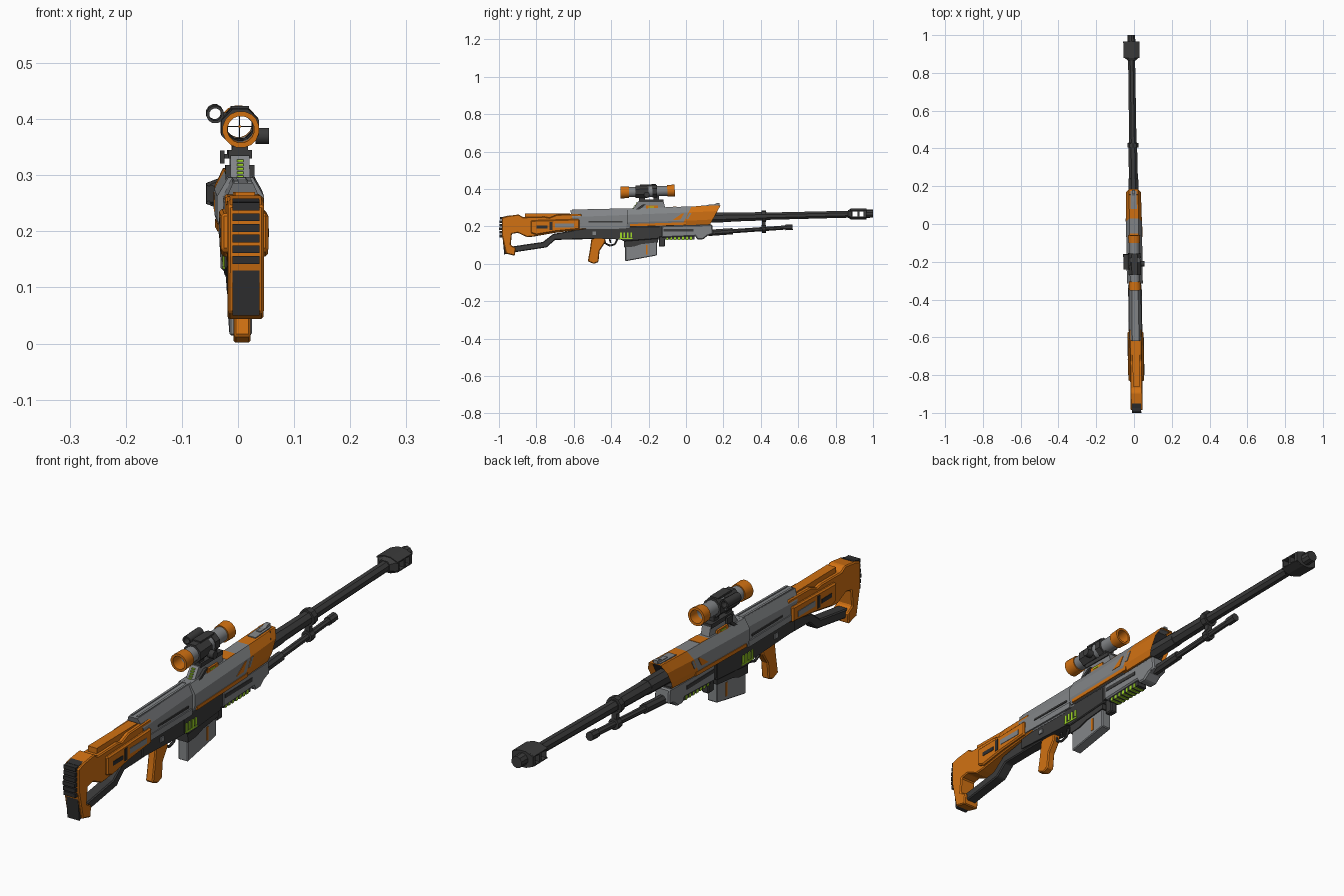
import bpy, bmesh, math
from mathutils import Vector

if "Cube" in bpy.data.objects:
    bpy.data.objects.remove(bpy.data.objects["Cube"])

YAW = -0.0145  # the whole rifle is turned slightly, so x drifts along y


def mat(name, r, g, b):
    m = bpy.data.materials.new(name)
    m.diffuse_color = (r, g, b, 1)
    m.use_nodes = True
    m.node_tree.nodes["Principled BSDF"].inputs["Base Color"].default_value = m.diffuse_color
    return m


ORANGE = mat("orange", 0.64, 0.165, 0.006)
DARK = mat("dark_grey", 0.044, 0.044, 0.044)
BLACK = mat("soft_black", 0.028, 0.028, 0.029)
GREY = mat("mid_grey", 0.225, 0.235, 0.245)
GREEN = mat("lime_green", 0.36, 0.72, 0.02)


def finish(name, bm, mats, bevel=0):
    bmesh.ops.recalc_face_normals(bm, faces=bm.faces)
    for v in bm.verts:
        v.co.x += YAW * v.co.y
    me = bpy.data.meshes.new(name)
    bm.to_mesh(me)
    bm.free()
    for m in mats if isinstance(mats, list) else [mats]:
        me.materials.append(m)
    ob = bpy.data.objects.new(name, me)
    bpy.context.collection.objects.link(ob)
    if bevel:
        b = ob.modifiers.new("bevel", "BEVEL")
        b.width, b.segments, b.limit_method = bevel, 1, "ANGLE"
    return ob


def bridge(bm, loops, cyclic=False):
    n = len(loops[0])
    pairs = list(zip(loops, loops[1:])) + ([(loops[-1], loops[0])] if cyclic else [])
    for a, b in pairs:
        for i in range(n):
            bm.faces.new((a[i], a[(i + 1) % n], b[(i + 1) % n], b[i]))


def prism(name, pts, hw, m, x=0, bevel=0):
    """Side profile of (y, z) points, extruded across x."""
    bm = bmesh.new()
    loops = [[bm.verts.new((x + s * hw, y, z)) for y, z in pts] for s in (-1, 1)]
    bridge(bm, loops)
    for l in loops:
        bm.faces.new(l)
    return finish(name, bm, m, bevel)


def box(name, x0, x1, y0, y1, z0, z1, m, bevel=0):
    return prism(name, [(y0, z0), (y1, z0), (y1, z1), (y0, z1)], (x1 - x0) / 2, m, (x0 + x1) / 2, bevel)


def sides(name, x0, x1, *rest):
    """The same box on both sides."""
    box("right_" + name, x0, x1, *rest)
    box("left_" + name, -x1, -x0, *rest)


def tube(name, p0, p1, r0, r1, m, n=8, inner=0):
    """Round bar or hollow pipe between two points."""
    p0, p1 = Vector(p0), Vector(p1)
    q = (p1 - p0).to_track_quat("Z", "Y")
    bm = bmesh.new()

    def ring(p, r):
        a = [(i + 0.5) * 2 * math.pi / n for i in range(n)]
        return [bm.verts.new(p + q @ Vector((r * math.cos(t), r * math.sin(t), 0))) for t in a]
    loops = [ring(p0, r0), ring(p1, r1)]
    if inner:
        loops += [ring(p1, inner), ring(p0, inner)]
    else:
        bm.faces.new(loops[0])
        bm.faces.new(loops[1])
    bridge(bm, loops, bool(inner))
    ob = finish(name, bm, m)
    if n > 11:
        for f in ob.data.polygons:
            f.use_smooth = len(f.vertices) == 4 and abs(f.normal.dot((p1 - p0).normalized())) < 0.5
    return ob


def loft(name, secs, m, mouth=False):
    """Eight-sided body; section = y, slant, wt, zt, wm, zs, zl, wb, zb."""
    bm = bmesh.new()
    loops = []
    for y, sl, wt, zt, wm, zs, zl, wb, zb in secs:
        half = [(wt, zt), (wm, zs), (wm, zl), (wb, zb)]
        pts = half + [(-w, z) for w, z in reversed(half)]
        loops.append([bm.verts.new((w, y + sl * (z - zt), z)) for w, z in pts])
    bridge(bm, loops)
    bm.faces.new(loops[0])
    cap = bm.faces.new(loops[-1])
    if mouth:  # recessed dark opening at the front
        bmesh.ops.inset_region(bm, faces=[cap], thickness=0.006)
        cap.material_index = 1
        for v in cap.verts:
            v.co.y -= 0.03
    return finish(name, bm, m)


# Stock with open grip space, cheek panels and butt pad
prism("stock", [(-.985, .246), (-.955, .256), (-.894, .264), (-.873, .25), (-.755, .252), (-.73, .247),
      (-.69, .263), (-.56, .267), (-.53, .187), (-.70, .166), (-.82, .145), (-.85, .143), (-.90, .166),
      (-.931, .16), (-.937, .1), (-.91, .085), (-.915, .043), (-.963, .055), (-.985, .155)], .032, ORANGE, bevel=.004)
prism("stock_cheek_panels", [(-.83, .165), (-.80, .155), (-.70, .172), (-.57, .185), (-.57, .24), (-.72, .235),
      (-.83, .232)], .042, ORANGE, bevel=.005)
box("stock_top_ridge", -.018, .018, -.86, -.62, .245, .27, ORANGE)
sides("stock_slot", .041, .0435, -.70, -.60, .195, .215, GREY)
sides("stock_vent", .041, .0435, -.80, -.74, .19, .205, BLACK)
sides("stock_notch", .041, .0435, -.73, -.715, .18, .225, BLACK)
prism("butt_pad", [(-.975, .15), (-.975, .252), (-.95, .258), (-.94, .06), (-.972, .05), (-.98, .135)], .024, BLACK)
for i in range(6):
    box(f"butt_rib_{i}", -.024, .024, -1 + .002 * abs(i - 2), -.97, .142 + i * .019, .156 + i * .019, BLACK)
prism("stock_strut", [(-.93, .06), (-.745, .088), (-.70, .128), (-.49, .133), (-.49, .185), (-.60, .18),
      (-.71, .16), (-.765, .117), (-.93, .093)], .021, DARK, bevel=.004)

# Receiver
prism("lower_receiver", [(-.60, .14), (-.34, .13), (-.27, .14), (.13, .155), (.13, .215), (-.60, .195)], .027, DARK)
loft("upper_receiver", [(-.62, -.3, .018, .286, .034, .25, .215, .028, .185),
                        (-.30, 0, .016, .294, .031, .262, .21, .028, .185)], GREY)
for s in (-1, 1):
    prism("receiver_top_rail", [(-.61, .283), (-.30, .291), (-.30, .297), (-.61, .29)], .004, GREY, x=s * .012)
sides("receiver_side_groove", .03, .0355, -.52, -.34, .222, .229, DARK)
sides("receiver_lower_rail", .026, .036, -.57, -.32, .19, .212, GREY)
sides("receiver_pin", .026, .031, -.50, -.48, .155, .172, GREY)

# Shroud: grey rear, orange nose with a slanted mouth
S0 = (-.315, 0, .022, .296, .042, .262, .222, .034, .198)
S1 = (.03, .5, .024, .307, .042, .275, .23, .035, .206)
S2 = (.185, .55, .024, .313, .039, .282, .237, .033, .212)
loft("shroud_rear", [S0, S1], GREY)
loft("shroud_nose", [S1, S2], [ORANGE, BLACK], True)
for s in (-1, 1):
    prism("shroud_lower_trim", [(-.30, .2), (.0, .208), (.0, .222), (-.30, .213)], .004, ORANGE, x=s * .037)
    prism("shroud_side_flash", [(.0, .24), (.012, .24), (.03, .272), (.018, .272)], .002, GREY, x=s * .0415)
    prism("shroud_side_mark", [(-.07, .235), (-.03, .236), (-.01, .27), (-.02, .27)], .002, ORANGE, x=s * .0415)
prism("shroud_top_band", [(-.10, .300), (-.05, .302), (-.05, .306), (-.10, .304)], .0235, ORANGE)
prism("shroud_top_rail", [(.08, .306), (.175, .31), (.175, .316), (.08, .312)], .016, GREY)
prism("front_sight", [(.12, .312), (.18, .313), (.18, .325), (.165, .325), (.15, .317), (.12, .317)], .008, GREY)

# Lower handguard with underside slats
prism("lower_handguard", [(-.13, .203), (.14, .21), (.145, .16), (.115, .15), (.09, .13), (.06, .13), (.05, .148),
      (-.13, .14)], .03, GREY, bevel=.005)
sides("handguard_channel", .028, .032, -.12, .04, .172, .186, DARK)
box("underside_rail", -.02, .02, -.115, .045, .13, .15, DARK)
for i in range(7):
    y = -.105 + i * .021
    box(f"green_slat_{i}", -.021, .021, y, y + .01, .128, .146, GREEN)
box("hand_stop", -.014, .014, -.145, -.112, .092, .15, DARK, .004)

# Magazine, well and green cartridge window
prism("magazine", [(-.325, .14), (-.325, .014), (-.155, .045), (-.155, .14)], .02, GREY, bevel=.003)
prism("magazine_sleeve", [(-.335, .15), (-.33, .088), (-.28, .092), (-.24, .105), (-.15, .115), (-.145, .15)], .024, DARK)
prism("magazine_well", [(-.36, .2), (-.36, .135), (-.33, .12), (-.14, .135), (-.14, .2)], .029, DARK, bevel=.003)
sides("magazine_stripe", .018, .0215, -.215, -.205, .05, .10, ORANGE)
for i in range(4):
    y = -.352 + i * .018
    sides(f"window_bar_{i}", .028, .0315, y, y + .009, .135 + .006 * (i % 2), .168, GREEN)
sides("window_base", .028, .0315, -.355, -.285, .133, .138, GREEN)

# Grip, trigger and guard
prism("pistol_grip", [(-.504, .145), (-.43, .145), (-.434, .112), (-.462, .07), (-.468, .01), (-.493, 0), (-.525, .013),
      (-.514, .075)], .015, ORANGE, bevel=.004)
guard = [(-.44, .135), (-.43, .108), (-.405, .097), (-.38, .105), (-.365, .135)]
for i, (a, b) in enumerate(zip(guard, guard[1:])):
    tube(f"trigger_guard_{i}", (0, *a), (0, *b), .005, .005, DARK, 6)
tube("trigger", (0, -.41, .14), (0, -.403, .112), .005, .004, DARK, 6)


# Barrel, lower tube and clamp
def bz(y):
    return .244 + .0245 * y


def barrel(name, y0, y1, r0, r1, n=8):
    tube(name, (0, y0, bz(y0)), (0, y1, bz(y1)), r0, r1, DARK, n)


barrel("barrel_sleeve", .10, .24, .03, .028)
barrel("barrel_rear", .24, .43, .026, .024)
barrel("barrel_front", .43, .89, .021, .02)
barrel("barrel_clamp", .405, .428, .031, .031, 10)
barrel("muzzle_tip", .955, 1.0, .023, .021, 10)
for nm, y0, y1, r in (("root", .12, .25, .018), ("bar", .25, .54, .012), ("end", .53, .57, .016)):
    tube(f"lower_tube_{nm}", (0, y0, .157 + .07 * y0), (0, y1, .157 + .07 * y1), r, r, DARK, 8)
tube("lower_clamp", (0, .405, .186), (0, .428, .187), .021, .021, DARK, 10)
box("clamp_web", -.01, .01, .407, .426, .19, .25, DARK)

# Muzzle brake with side ports
loft("brake_rear", [(.865, 0, .014, .286, .02, .277, .255, .014, .246),
                    (.885, 0, .014, .297, .043, .285, .25, .014, .238)], DARK)
for y0, y1 in ((.885, .89), (.917, .927), (.95, .965)):
    loft("brake_wall", [(y, 0, .014, .297, .043, .285, .25, .014, .238) for y in (y0, y1)], DARK)
loft("brake_top", [(y, 0, .014, .297, .043, .286, .282, .04, .281) for y in (.88, .96)], DARK)
loft("brake_bottom", [(y, 0, .04, .254, .043, .253, .249, .014, .238) for y in (.88, .96)], DARK)


# Scope: hollow, stepped, with crosshair
def sz(y):
    return .394 + .036 * y


for i, (y0, y1, r0, r1, m, n) in enumerate([
        (-.35, -.305, .033, .031, ORANGE, 16), (-.305, -.27, .027, .027, GREY, 16), (-.27, -.20, .036, .036, DARK, 8),
        (-.20, -.18, .031, .031, GREY, 16), (-.18, -.155, .036, .036, DARK, 8), (-.155, -.10, .027, .027, GREY, 16),
        (-.10, -.06, .031, .033, ORANGE, 16)]):
    tube(f"scope_section_{i}", (0, y0, sz(y0)), (0, y1, sz(y1)), r0, r1, m, n, .024)
zc = sz(-.2)
box("crosshair_level", -.025, .025, -.201, -.199, zc - .0008, zc + .0008, BLACK)
box("crosshair_upright", -.0008, .0008, -.201, -.199, zc - .025, zc + .025, BLACK)
box("crosshair_dot", -.002, .002, -.2025, -.2015, zc - .002, zc + .002, ORANGE)
box("scope_top_cap", -.016, .016, -.245, -.165, .415, .423, DARK)
tube("scope_side_knob", (.028, -.21, .37), (.052, -.21, .37), .015, .015, DARK, 12)
tube("side_light", (-.044, -.24, .408), (-.044, -.16, .411), .016, .016, DARK, 12, .011)
box("side_light_bracket", -.034, -.018, -.22, -.18, .395, .412, DARK)

# Scope mount with small display
prism("mount_body", [(-.29, .285), (-.255, .335), (-.12, .335), (-.11, .295)], .017, GREY)
prism("mount_side_rails", [(-.30, .27), (-.23, .318), (-.215, .318), (-.255, .285), (-.13, .29), (-.13, .28)], .026, DARK)
box("mount_plate", -.021, .021, -.25, -.12, .33, .345, DARK)
for y in (-.25, -.175):
    box("mount_ring_foot", -.014, .014, y, y + .03, .34, .362, DARK)
for i in range(5):
    y, z = -.283 + i * .005, .295 + i * .0072
    box(f"display_bar_{i}", -.006, .006, y - .003, y + .004, z, z + .004, GREEN)
sides("mount_orange_plate", .014, .024, -.215, -.15, .295, .312, ORANGE)
sides("mount_green_mark", .022, .0255, -.20, -.17, .302, .307, GREEN)
box("mount_lever", -.035, -.027, -.225, -.195, .321, .344, DARK)
box("mount_lever_pin", -.03, -.015, -.215, -.205, .33, .338, DARK)
